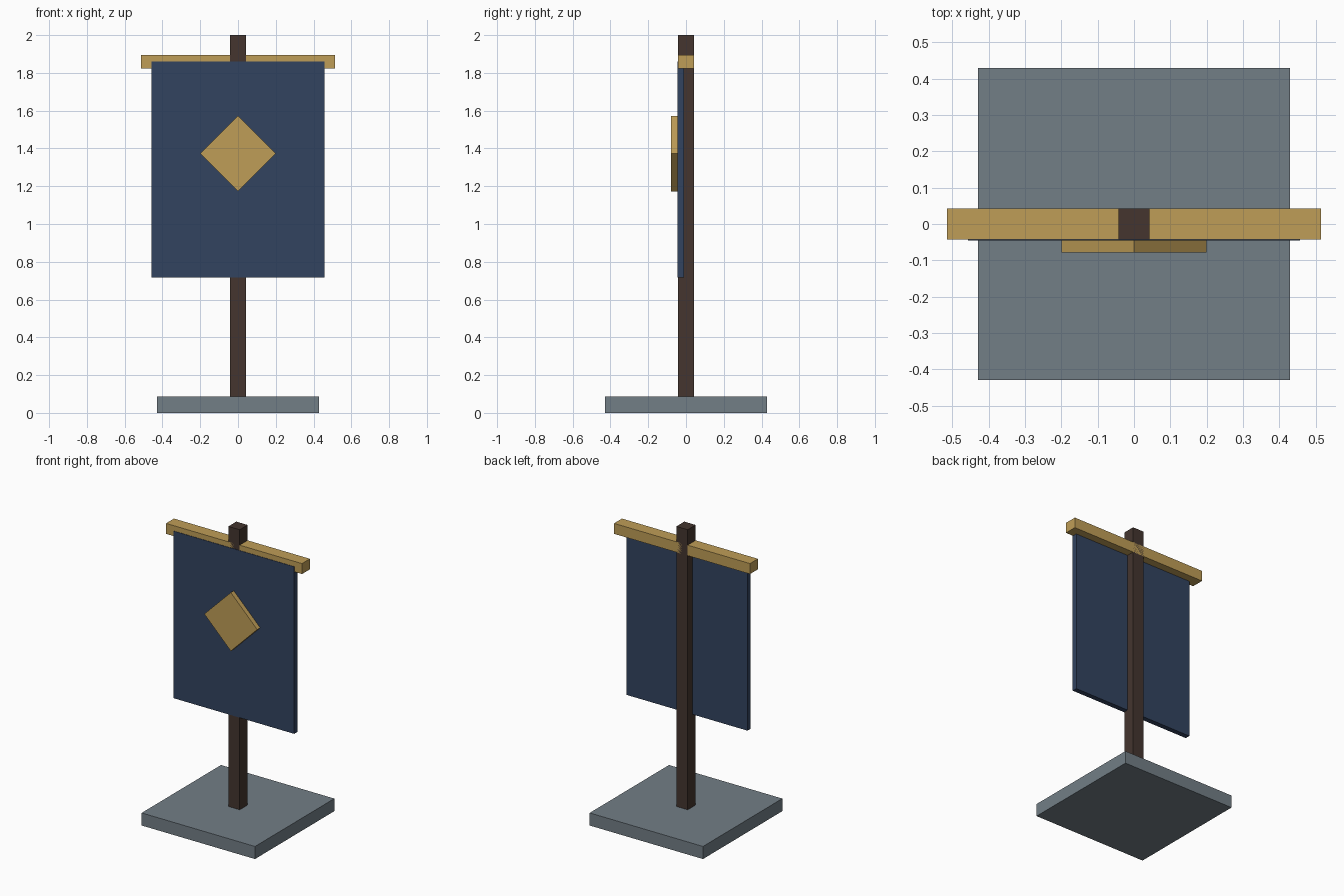
import bpy
import math
from mathutils import Matrix

if "Cube" in bpy.data.objects:
    bpy.data.objects.remove(bpy.data.objects["Cube"])


def material(name, rgb):
    m = bpy.data.materials.new(name)
    m.diffuse_color = (*rgb, 1.0)
    m.use_nodes = True
    m.node_tree.nodes["Principled BSDF"].inputs["Base Color"].default_value = m.diffuse_color
    return m


def box(name, size, centre, mat, turn_y=0.0):
    bpy.ops.mesh.primitive_cube_add(size=1)
    o = bpy.context.object
    o.name = name
    o.data.transform(Matrix.Rotation(turn_y, 4, 'Y') @ Matrix.Diagonal((*size, 1.0)))
    o.location = centre
    o.data.materials.append(mat)
    return o


stone = material("stone", (0.17, 0.21, 0.24))
wood = material("dark_wood", (0.058, 0.036, 0.028))
gold = material("gold", (0.52, 0.34, 0.095))
navy = material("navy_cloth", (0.032, 0.056, 0.115))

# Square foot and upright post
box("base", (0.857, 0.857, 0.086), (0, 0, 0.043), stone)
box("pole", (0.0857, 0.0857, 2.0), (0, 0, 1.0), wood)

# Crossbar near the top of the post
box("crossbar", (1.028, 0.0857, 0.0714), (0, 0, 1.859), gold)

# Hanging cloth, just proud of the post's front
box("banner", (0.914, 0.0343, 1.142), (0, -0.0286, 1.288), navy)

# Diamond emblem: a square plate turned on its corner
side = 0.2 * math.sqrt(2)
box("diamond_emblem", (side, 0.0343, side), (0, -0.061, 1.373), gold, math.radians(45))
